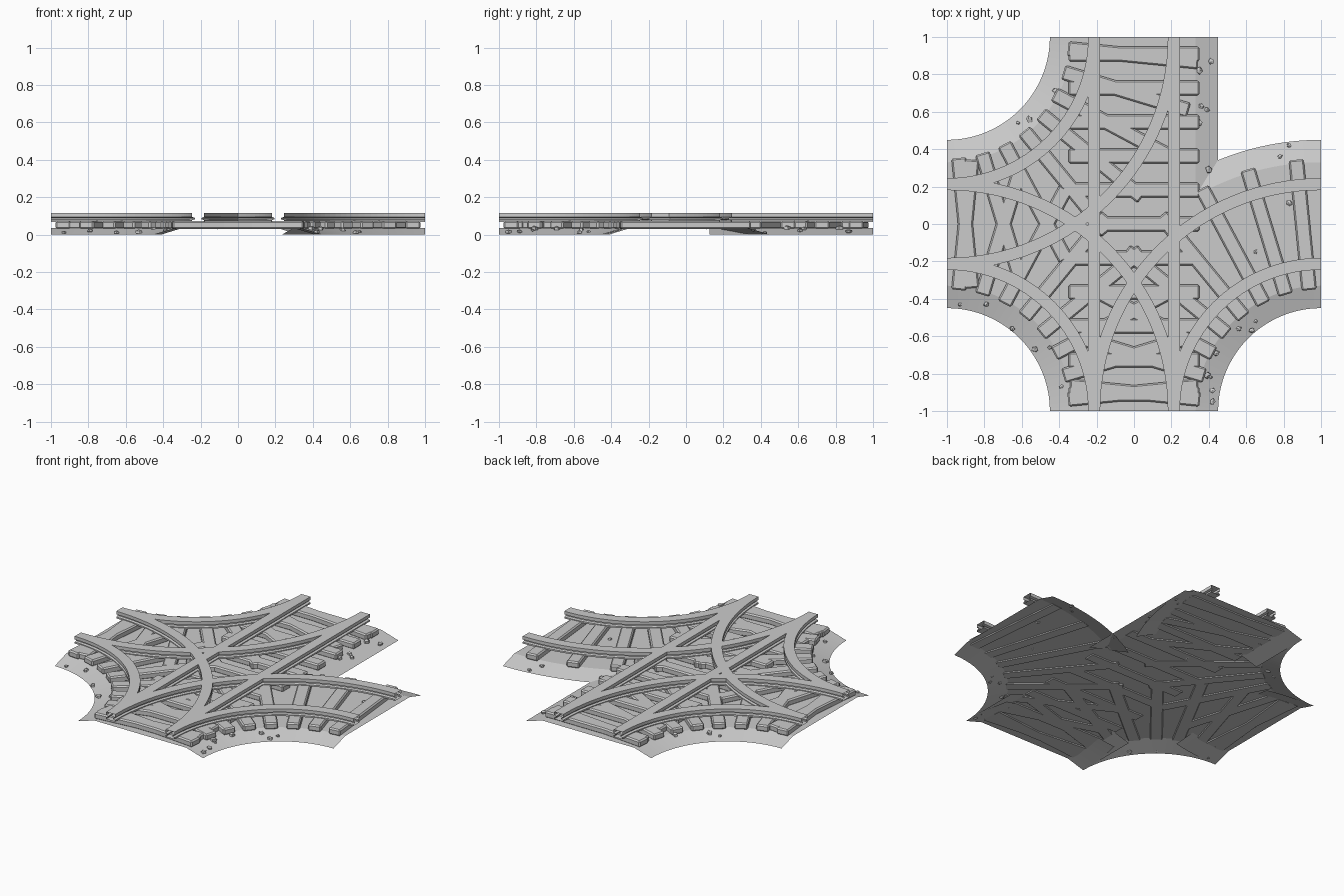
import bpy, bmesh, math, random
from mathutils import Matrix, Vector

random.seed(4)
old = bpy.data.objects.get("Cube")
if old:
    bpy.data.objects.remove(old)

GAUGE = 0.213        # rail offset from track centre
SHELF, EDGE, BED = 0.33, 0.45, 0.036   # ballast plateau, outer edge, height

grey = bpy.data.materials.new("stone grey")
grey.use_nodes = True
grey.diffuse_color = (0.6, 0.6, 0.6, 1)
grey.node_tree.nodes["Principled BSDF"].inputs["Base Color"].default_value = (0.6, 0.6, 0.6, 1)

# A track is None (straight) or the corner its quarter circle turns round
TRACKS = [None, (-1, 1), (-1, -1), (1, -1)]


def point(track, t, off):
    if track is None:
        return Vector((off, 2 * t - 1, 0))
    a, r = t * math.pi / 2, 1 + off
    return Vector((track[0] * (1 - r * math.cos(a)), track[1] * (1 - r * math.sin(a)), 0))


def distance(track, p):
    if track is None:
        return abs(p.x)
    return abs(math.hypot(p.x - track[0], p.y - track[1]) - 1)


def bed_height(p):
    d = min(distance(k, p) for k in TRACKS)
    return BED * max(0, min(1, (EDGE - d) / (EDGE - SHELF)))


def make_object(name, bm):
    mesh = bpy.data.meshes.new(name)
    bm.to_mesh(mesh)
    bm.free()
    mesh.materials.append(grey)
    obj = bpy.data.objects.new(name, mesh)
    bpy.context.scene.collection.objects.link(obj)
    return obj


def sweep(bm, track, profile, steps, closed):
    """Carry a profile of (offset, height) along a track."""
    rows = []
    for i in range(steps + 1):
        rows.append([bm.verts.new(point(track, i / steps, o) + Vector((0, 0, z)))
                     for o, z in profile])
    n = len(profile)
    faces = []
    for a, b in zip(rows, rows[1:]):
        for j in range(n if closed else n - 1):
            k = (j + 1) % n
            faces.append(bm.faces.new((a[j], a[k], b[k], b[j])))
    if closed:
        bm.faces.new(rows[0])
        bm.faces.new(rows[-1])
    return faces


# Ballast: a raised sheet, without the shoulders buried under other tracks
bm = bmesh.new()
profile = [(-EDGE, 0), (-SHELF, BED), (SHELF, BED), (EDGE, 0)]
for track in TRACKS:
    buried = []
    for f in sweep(bm, track, profile, 48, False):
        f.normal_update()
        if f.normal.z < 0:
            f.normal_flip()
        others = [k for k in TRACKS if k != track]
        if f.normal.z < 0.999 and any(
                all(distance(k, v.co) < SHELF + 0.001 for v in f.verts) for k in others):
            buried.append(f)
    bmesh.ops.delete(bm, geom=buried, context="FACES")
make_object("ballast_bed", bm)

# Sleepers
bm = bmesh.new()
for track in TRACKS:
    count = 11 if track is None else 8
    for i in range(count):
        t = (i + 0.5) / count
        mid, out = point(track, t, 0), point(track, t, 1)
        turn = math.atan2(out.y - mid.y, out.x - mid.x)
        place = (Matrix.Translation(mid + Vector((0, 0, 0.052)))
                 @ Matrix.Rotation(turn, 4, "Z") @ Matrix.Diagonal((0.7, 0.08, 0.042, 1)))
        bmesh.ops.create_cube(bm, size=1, matrix=place)
sleepers = make_object("sleepers", bm)
bevel = sleepers.modifiers.new("worn edges", "BEVEL")
bevel.width = 0.008
bevel.segments = 1

# Rails: foot, web and head
half = [(0.032, 0.068), (0.032, 0.078), (0.018, 0.082), (0.018, 0.09),
        (0.032, 0.094), (0.032, 0.115)]
section = half + [(-x, z) for x, z in reversed(half)]
rails = []
for track in TRACKS:
    for side in (-GAUGE, GAUGE):
        bm = bmesh.new()
        sweep(bm, track, [(side + x, z) for x, z in section], 1 if track is None else 32, True)
        bmesh.ops.recalc_face_normals(bm, faces=bm.faces)
        rails.append(make_object("rail_part", bm))

# Weld the rails into one network
base = rails[0]
for other in rails[1:]:
    weld = base.modifiers.new("weld", "BOOLEAN")
    weld.operation = "UNION"
    weld.solver = "EXACT"
    weld.object = other
bpy.context.view_layer.update()
welded = bpy.data.meshes.new_from_object(
    base.evaluated_get(bpy.context.evaluated_depsgraph_get()))
bm = bmesh.new()
bm.from_mesh(welded)
if len(bm.faces) < 300:          # keep the separate rails if the weld fails
    bm.clear()
    for part in rails:
        bm.from_mesh(part.data)
for part in rails:
    bpy.data.objects.remove(part)

# Open rail ends
ends = [f for f in bm.faces if any(all(abs(v.co[i]) > 0.9995 for v in f.verts) for i in (0, 1))]
bmesh.ops.delete(bm, geom=ends, context="FACES_ONLY")
make_object("rails", bm)

# Loose stones
STONES = [(-.93, -.43), (-.79, -.43), (-.65, -.56), (-.53, -.67), (-.45, -.66), (-.39, -.87),
          (.41, .87), (.35, .82), (.36, .63), (.39, .61), (.35, .54), (.4, .29), (.78, .36),
          (.83, .42), (.83, .11), (.65, -.15), (-.11, .36), (-.42, .71), (-.56, .56),
          (-.62, .54), (.65, -.52), (.63, -.57), (.56, -.56), (.44, -.69), (.39, -.81),
          (.41, -.82), (.42, -.89), (.42, -.95)]
bm = bmesh.new()
for x, y in STONES:
    p = Vector((x, y, 0))
    size = random.uniform(0.01, 0.02)
    p.z = max(bed_height(p) + size * 0.3, size * 0.8)
    place = (Matrix.Translation(p) @ Matrix.Rotation(random.uniform(0, 6), 4, "Z")
             @ Matrix.Diagonal((size * 1.2, size, size * 0.8, 1)))
    made = bmesh.ops.create_uvsphere(bm, u_segments=5, v_segments=3, radius=1, matrix=place)
    for v in made["verts"]:
        v.co.x += random.uniform(-0.2, 0.2) * size
        v.co.y += random.uniform(-0.2, 0.2) * size
make_object("loose_stones", bm)
